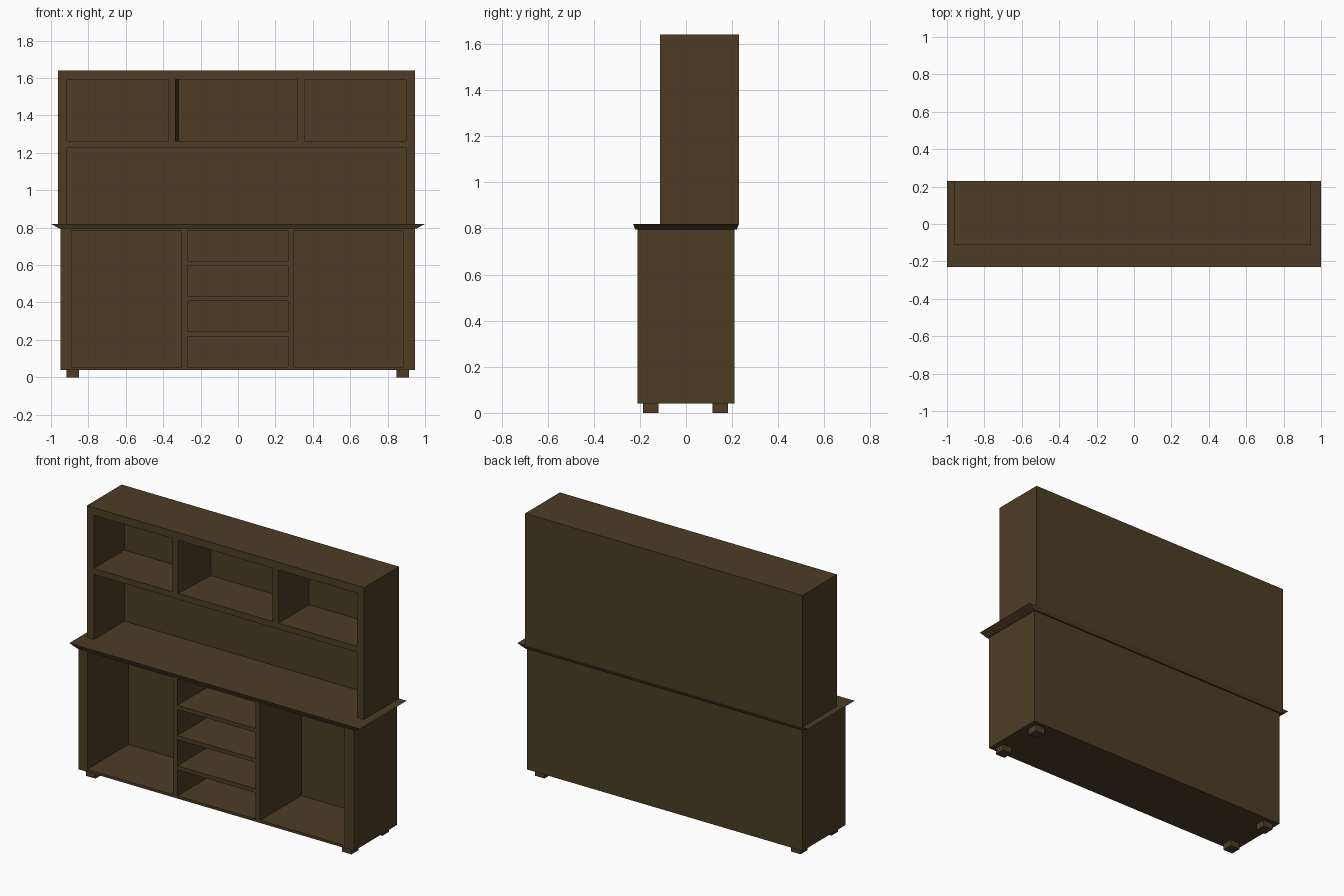
import bpy
import bmesh

cube = bpy.data.objects.get("Cube")
if cube:
    bpy.data.objects.remove(cube, do_unlink=True)

# Single dark wood colour
wood = bpy.data.materials.new("dark wood")
wood.use_nodes = True
colour = (0.075, 0.046, 0.018, 1)
wood.diffuse_color = colour
wood.node_tree.nodes["Principled BSDF"].inputs["Base Color"].default_value = colour


def add_box(bm, x, y, z):
    """Add a box spanning the three (low, high) ranges; return its vertices."""
    verts = bmesh.ops.create_cube(bm, size=1)["verts"]
    for v in verts:
        v.co = [r[0] if c < 0 else r[1] for c, r in zip(v.co, (x, y, z))]
    return verts


def make_object(name, bm):
    mesh = bpy.data.meshes.new(name)
    bm.to_mesh(mesh)
    bm.free()
    mesh.materials.append(wood)
    obj = bpy.data.objects.new(name, mesh)
    bpy.context.collection.objects.link(obj)
    return obj


def make_carcass(name, x, y, z, openings):
    """Solid cabinet with compartments (x, z, depth, lean) cut in its front."""
    bm = bmesh.new()
    add_box(bm, x, y, z)
    body = make_object(name, bm)
    bm = bmesh.new()
    for ox, oz, depth, lean in openings:
        verts = add_box(bm, ox, (y[0], y[0] + depth), oz)
        for v in verts:
            if v.co.x == min(w.co.x for w in verts) and v.co.y > y[0]:
                v.tag = True
        for v in verts:
            if v.tag:
                v.co.x += lean
            if v.co.y == y[0]:
                v.co.y -= 0.0005
    cutter = make_object(name + "_cutter", bm)
    cutter.hide_render = True
    mod = body.modifiers.new("compartments", "BOOLEAN")
    mod.operation = "DIFFERENCE"
    mod.solver = "EXACT"
    mod.object = cutter
    graph = bpy.context.evaluated_depsgraph_get()
    cut_mesh = bpy.data.meshes.new_from_object(body.evaluated_get(graph))
    body.modifiers.clear()
    body.data = cut_mesh
    cut_mesh.materials.clear()
    cut_mesh.materials.append(wood)
    for poly in cut_mesh.polygons:
        poly.material_index = 0
    bpy.data.objects.remove(cutter, do_unlink=True)


# Base cabinet: two tall side compartments and four drawer openings
base_openings = [((-0.89, -0.302), (0.056, 0.784), 0.405, 0),
                 ((0.30, 0.882), (0.056, 0.784), 0.405, 0)]
for i in range(4):
    low = 0.056 + i * 0.188
    base_openings.append(((-0.27, 0.267), (low, low + 0.163), 0.29, 0))
make_carcass("base_cabinet", (-0.95, 0.947), (-0.21, 0.21), (0.04, 0.797),
             base_openings)

# Upper hutch: three cubbies above one wide open niche
cubby = (1.262, 1.593)
make_carcass("upper_hutch", (-0.962, 0.947), (-0.112, 0.23), (0.82, 1.641), [
    ((-0.914, -0.374), cubby, 0.30, 0),
    ((-0.334, 0.316), cubby, 0.30, 0.016),
    ((0.358, 0.898), cubby, 0.30, 0),
    ((-0.914, 0.898), (0.80, 1.225), 0.30, 0)])

# Countertop with edges chamfered inward underneath
bm = bmesh.new()
for v in add_box(bm, (-1, 1), (-0.23, 0.23), (0.795, 0.82)):
    if v.co.z < 0.8:
        v.co.x *= 0.955
        v.co.y *= 0.955
make_object("countertop", bm)

# Four short block feet
for side, x in (("right", (-0.917, -0.85)), ("left", (0.847, 0.913))):
    for end, y in (("front", (-0.187, -0.12)), ("back", (0.116, 0.183))):
        bm = bmesh.new()
        add_box(bm, x, y, (0, 0.042))
        make_object(f"{end}_{side}_foot", bm)
